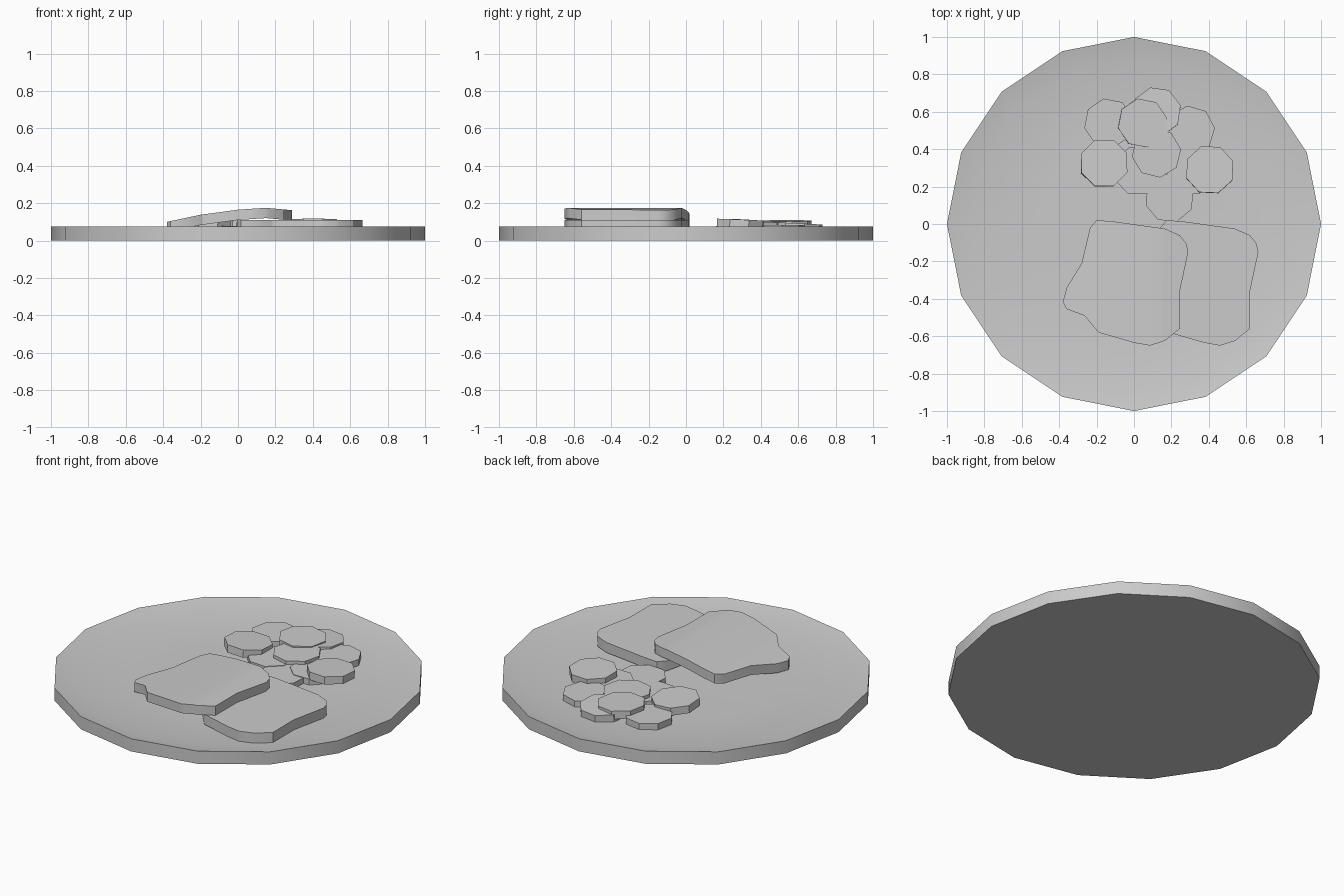
import bpy, bmesh
from math import pi, sin, cos
from mathutils import Matrix, Vector

if "Cube" in bpy.data.objects:
    bpy.data.objects.remove(bpy.data.objects["Cube"])


def finish(bm, name):
    bmesh.ops.recalc_face_normals(bm, faces=bm.faces)
    me = bpy.data.meshes.new(name)
    bm.to_mesh(me)
    bm.free()
    ob = bpy.data.objects.new(name, me)
    bpy.context.collection.objects.link(ob)
    bpy.ops.object.select_all(action='DESELECT')
    ob.select_set(True)
    bpy.context.view_layer.objects.active = ob
    bpy.ops.object.shade_smooth_by_angle(angle=pi / 6)
    return ob


# Plate: sixteen-sided rings, shallow dished top
bm = bmesh.new()
rings = []
for r, z in [(1, 0), (1, 0.075), (0.87, 0.05), (0.5, 0.043)]:
    rings.append([bm.verts.new((r * cos(i * pi / 8), r * sin(i * pi / 8), z))
                  for i in range(16)])
for a, b in zip(rings, rings[1:]):
    for i in range(16):
        j = (i + 1) % 16
        bm.faces.new((a[i], a[j], b[j], b[i]))
bm.faces.new(rings[0])
bm.faces.new(rings[-1])
finish(bm, "plate")

# Bread slices: one outline, flat below and draped on top
OUTLINE = [(-.20, .02), (-.12, .015), (.165, -.025), (.245, -.06), (.28, -.105),
           (.29, -.15), (.245, -.36), (.245, -.56), (.165, -.625), (.085, -.65),
           (0, -.635), (-.19, -.58), (-.265, -.49), (-.36, -.455), (-.38, -.415),
           (-.36, -.34), (-.28, -.21), (-.235, -.02)]
DRAPE = [(-.38, .10), (-.2, .138), (0, .165), (.15, .175), (.29, .162)]


def drape_height(x):
    for (x0, z0), (x1, z1) in zip(DRAPE, DRAPE[1:]):
        if x <= x1:
            return z0 + (z1 - z0) * (x - x0) / (x1 - x0)
    return DRAPE[-1][1]


def bread(name, dx, height, thick):
    bm = bmesh.new()
    face = bm.faces.new([bm.verts.new((x, y, 0)) for x, y in OUTLINE])
    ext = bmesh.ops.extrude_face_region(bm, geom=[face])
    top = [g for g in ext["geom"] if isinstance(g, bmesh.types.BMVert)]
    bmesh.ops.translate(bm, verts=top, vec=(0, 0, thick))
    for cut in (-.2, -.1, 0, .075, .15):
        bmesh.ops.bisect_plane(bm, geom=bm.verts[:] + bm.edges[:] + bm.faces[:],
                               plane_co=(cut, 0, 0), plane_no=(1, 0, 0))
    for v in bm.verts:
        v.co.z += height(v.co.x) - thick
        v.co.x += dx
    finish(bm, name)


bread("bread_lower", 0.375, lambda x: 0.11, 0.06)
bread("bread_upper", 0, drape_height, 0.055)

# Vegetable slices: x, y, top height, tilt about x, tilt about y, turn
SLICES = [(-.135, .54, .083, 0, 0, .2), (.30, .50, .083, 0, 0, .1),
          (.19, .14, .075, 0, 0, .3), (.02, .285, .078, 0, 0, .35),
          (.30, .285, .079, 0, 0, .4), (.12, .60, .092, -.05, 0, .25),
          (.12, .38, .097, 0, 0, .15), (-.16, .325, .107, -.06, .04, .4),
          (.405, .29, .112, -.04, 0, .35), (.045, .54, .106, 0, .03, .2)]
for n, (x, y, z, tx, ty, turn) in enumerate(SLICES, 1):
    bm = bmesh.new()
    bmesh.ops.create_cone(bm, cap_ends=True, segments=8, radius1=.133,
                          radius2=.133, depth=.045)
    m = (Matrix.Translation((x, y, z - .0225)) @ Matrix.Rotation(tx, 4, 'X')
         @ Matrix.Rotation(ty, 4, 'Y') @ Matrix.Rotation(turn, 4, 'Z'))
    bm.transform(m)
    finish(bm, f"vegetable_slice_{n}")
